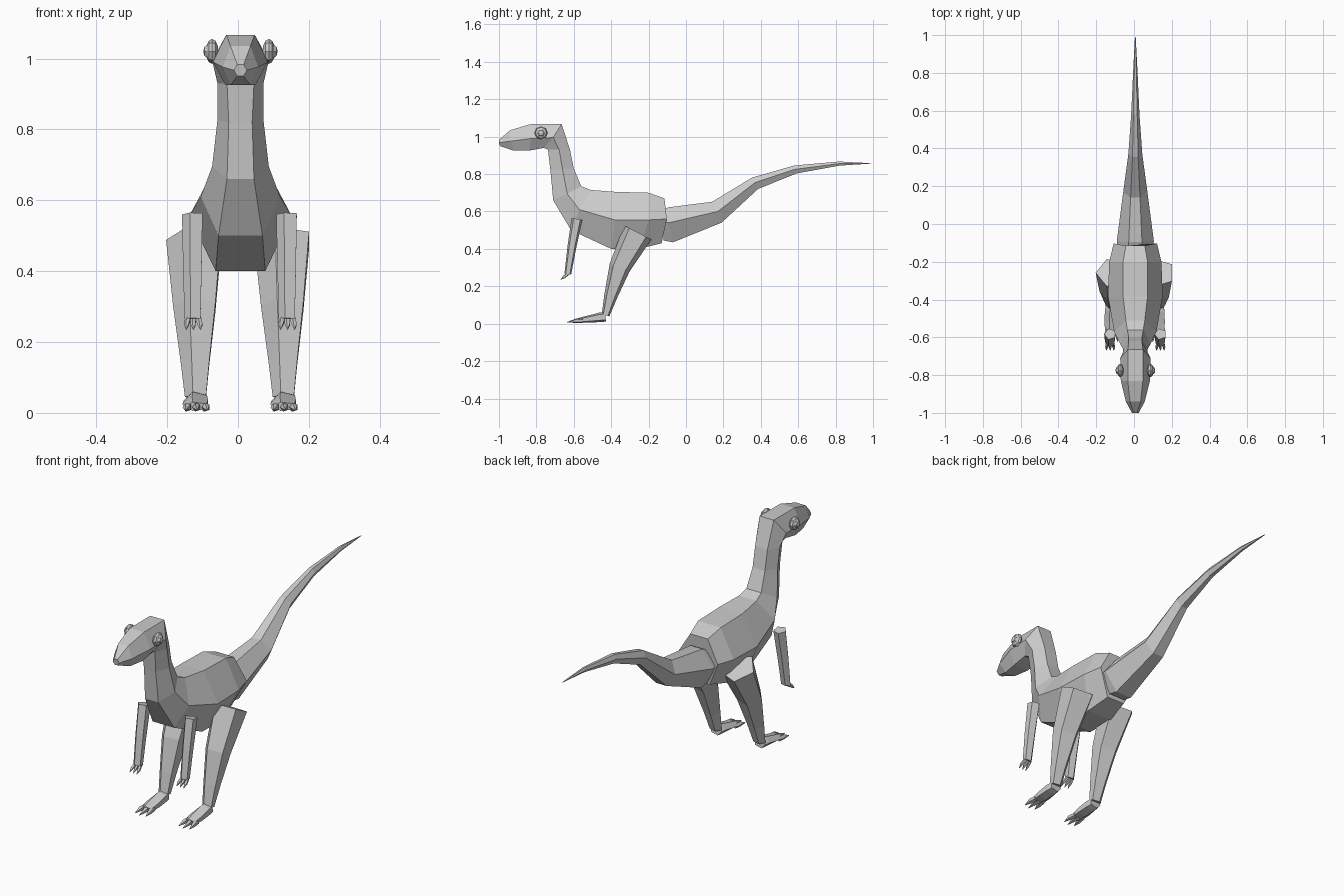
import bpy, bmesh, math
from mathutils import Vector, Matrix

CX = 0.007  # centre line of the animal


def loft(name, rings):
    """Skin equal-length rings of points and cap both ends."""
    bm = bmesh.new()
    loops = [[bm.verts.new(p) for p in ring] for ring in rings]
    n = len(loops[0])
    for a, b in zip(loops, loops[1:]):
        for i in range(n):
            j = (i + 1) % n
            bm.faces.new((a[i], a[j], b[j], b[i]))
    bm.faces.new(loops[0])
    bm.faces.new(loops[-1][::-1])
    bmesh.ops.recalc_face_normals(bm, faces=bm.faces)
    mesh = bpy.data.meshes.new(name)
    bm.to_mesh(mesh)
    bm.free()
    ob = bpy.data.objects.new(name, mesh)
    bpy.context.collection.objects.link(ob)
    return ob


def hex_loft(name, sections):
    """Section: top, middle, bottom as (y, z, half width)."""
    rings = []
    for sec in sections:
        right = [(CX + w, y, z) for y, z, w in sec]
        left = [(CX - w, y, z) for y, z, w in reversed(sec)]
        rings.append(right + left)
    return loft(name, rings)


def limb(name, path, sides=5):
    """Tube along (x, y, z, x radius, depth radius)."""
    pts = [Vector(p[:3]) for p in path]
    rings = []
    for i, p in enumerate(path):
        t = pts[min(i + 1, len(pts) - 1)] - pts[max(i - 1, 0)]
        t.x = 0
        v = t.normalized().cross(Vector((1, 0, 0)))
        ring = []
        for k in range(sides):
            a = math.pi + math.tau * k / sides
            ring.append(pts[i] + Vector((math.cos(a) * p[3], 0, 0)) + v * math.sin(a) * p[4])
        rings.append(ring)
    return loft(name, rings)


def ball(name, loc, scale, seg, rings):
    bm = bmesh.new()
    m = Matrix.Translation(loc) @ Matrix.Diagonal((*scale, 1)) @ Matrix.Rotation(math.pi / 2, 4, 'Y')
    bmesh.ops.create_uvsphere(bm, u_segments=seg, v_segments=rings, radius=1, matrix=m)
    mesh = bpy.data.meshes.new(name)
    bm.to_mesh(mesh)
    bm.free()
    bpy.context.collection.objects.link(bpy.data.objects.new(name, mesh))


# Torso, neck and head in one skin
hex_loft("body", [
    ((-0.115, 0.67, 0.05), (-0.103, 0.56, 0.115), (-0.13, 0.43, 0.05)),
    ((-0.20, 0.70, 0.065), (-0.20, 0.555, 0.138), (-0.25, 0.40, 0.07)),
    ((-0.38, 0.705, 0.065), (-0.38, 0.555, 0.145), (-0.40, 0.40, 0.07)),
    ((-0.51, 0.715, 0.05), (-0.57, 0.61, 0.112), (-0.615, 0.50, 0.062)),
    ((-0.56, 0.735, 0.042), (-0.635, 0.695, 0.08), (-0.71, 0.66, 0.038)),
    ((-0.60, 0.83, 0.035), (-0.66, 0.825, 0.065), (-0.725, 0.82, 0.033)),
    ((-0.62, 0.93, 0.035), (-0.678, 0.93, 0.065), (-0.738, 0.93, 0.038)),
    ((-0.665, 1.067, 0.04), (-0.71, 0.995, 0.08), (-0.76, 0.94, 0.042)),
    ((-0.83, 1.067, 0.04), (-0.83, 0.99, 0.077), (-0.84, 0.925, 0.042)),
    ((-0.94, 1.035, 0.028), (-0.94, 0.976, 0.05), (-0.92, 0.925, 0.028)),
    ((-1.0, 0.983, 0.009), (-1.0, 0.967, 0.018), (-0.995, 0.95, 0.009)),
])

# Tail
hex_loft("tail", [
    ((-0.12, 0.61, 0.035), (-0.12, 0.54, 0.095), (-0.12, 0.445, 0.045)),
    ((-0.095, 0.622, 0.035), (-0.09, 0.54, 0.098), (-0.07, 0.435, 0.045)),
    ((0.14, 0.652, 0.025), (0.17, 0.60, 0.064), (0.19, 0.54, 0.03)),
    ((0.355, 0.782, 0.015), (0.37, 0.755, 0.037), (0.385, 0.72, 0.017)),
    ((0.58, 0.846, 0.01), (0.58, 0.825, 0.022), (0.59, 0.803, 0.01)),
    ((0.82, 0.867, 0.005), (0.82, 0.856, 0.011), (0.82, 0.845, 0.005)),
    ((0.99, 0.858, 0.001), (0.99, 0.857, 0.002), (0.99, 0.856, 0.001)),
])

for side, s in (("left", -1), ("right", 1)):
    # Eye and pupil
    ball(f"{side}_eye", (CX + s * 0.08, -0.775, 1.02), (0.018, 0.035, 0.035), 8, 6)
    ball(f"{side}_pupil", (CX + s * 0.094, -0.775, 1.02), (0.011, 0.021, 0.021), 6, 4)

    # Hind leg
    x = CX + s * 0.124
    limb(f"{side}_leg", [
        (x, -0.258, 0.488, 0.086, 0.086),
        (x, -0.355, 0.30, 0.066, 0.06),
        (x, -0.403, 0.145, 0.045, 0.037),
        (x, -0.43, 0.045, 0.033, 0.022),
    ])
    # Foot with three toes
    limb(f"{side}_foot", [
        (x, -0.43, 0.036, 0.033, 0.026),
        (x, -0.46, 0.034, 0.037, 0.027),
        (x, -0.52, 0.025, 0.04, 0.02),
        (x, -0.575, 0.018, 0.035, 0.013),
    ])
    for i in (-1, 0, 1):
        limb(f"{side}_toe_{i + 2}", [
            (x + i * 0.023, -0.55, 0.016, 0.012, 0.012),
            (x + i * 0.027, -0.585, 0.016, 0.012, 0.013),
            (x + i * 0.031, -0.625 - 0.012 * (i == 0), 0.008, 0.001, 0.001),
        ])

    # Arm with three claws
    x = CX + s * 0.133
    limb(f"{side}_arm", [
        (x, -0.583, 0.56, 0.032, 0.031),
        (x, -0.61, 0.41, 0.029, 0.025),
        (x, -0.632, 0.265, 0.025, 0.019),
    ])
    for i in (-1, 0, 1):
        limb(f"{side}_claw_{i + 2}", [
            (x + i * 0.014, -0.63, 0.268, 0.009, 0.009),
            (x + i * 0.019, -0.652, 0.25, 0.008, 0.008),
            (x + i * 0.02, -0.67, 0.235, 0.001, 0.001),
        ])
